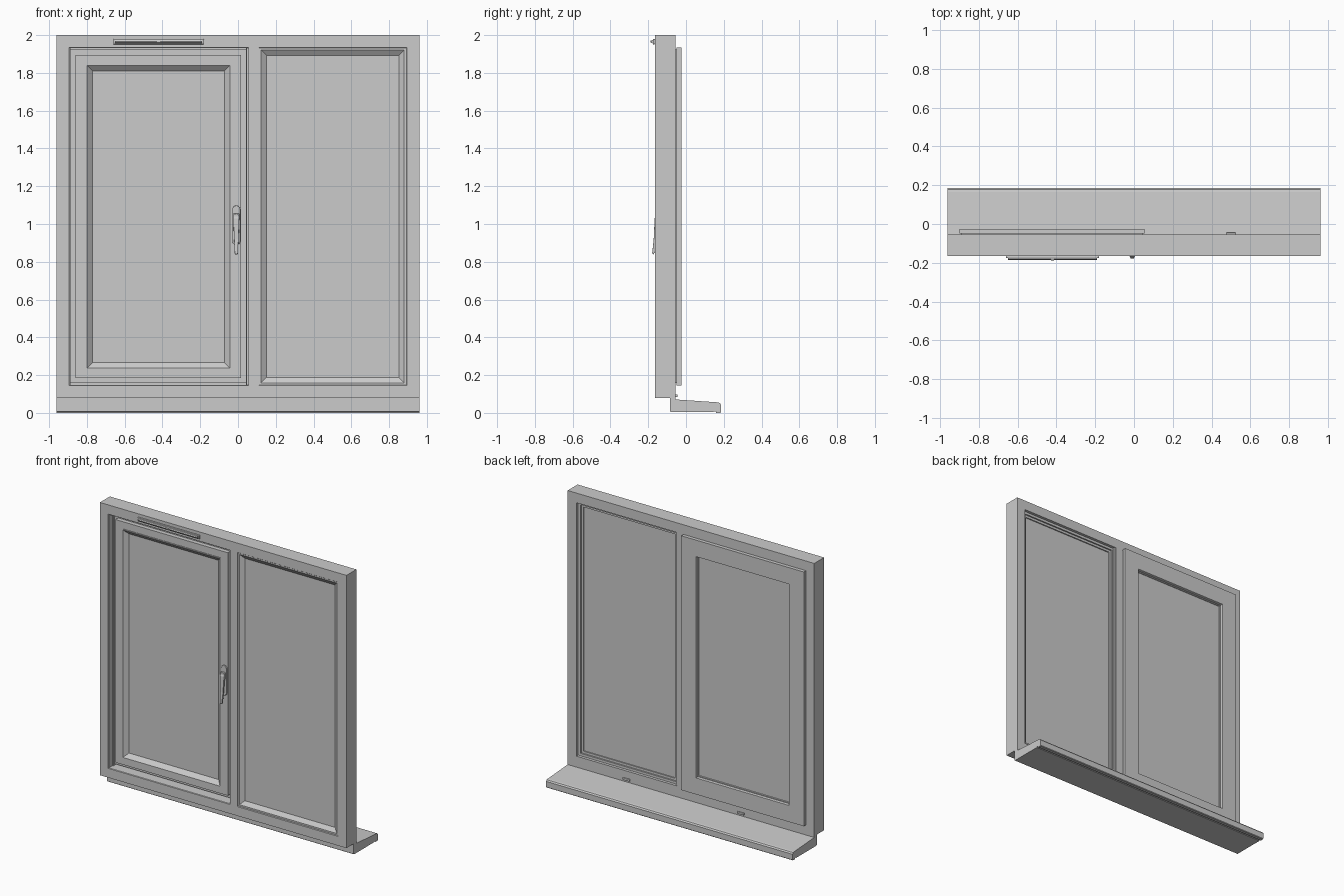
import bpy, bmesh, math

if "Cube" in bpy.data.objects:
    bpy.data.objects.remove(bpy.data.objects["Cube"], do_unlink=True)

GREY = (0.6, 0.6, 0.6, 1.0)
mat = bpy.data.materials.new("light_grey")
mat.use_nodes = True
mat.diffuse_color = GREY
mat.node_tree.nodes["Principled BSDF"].inputs["Base Color"].default_value = GREY


def make(name, verts, faces, bevel=0.0):
    bm = bmesh.new()
    vs = [bm.verts.new(v) for v in verts]
    for f in faces:
        bm.faces.new([vs[i] for i in f])
    bmesh.ops.recalc_face_normals(bm, faces=bm.faces)
    mesh = bpy.data.meshes.new(name)
    bm.to_mesh(mesh)
    bm.free()
    mesh.materials.append(mat)
    ob = bpy.data.objects.new(name, mesh)
    bpy.context.collection.objects.link(ob)
    if bevel:
        mod = ob.modifiers.new("soft_edges", "BEVEL")
        mod.width = bevel
        mod.segments = 2
    return ob


def prism(name, near, far, bevel=0.0):
    """Solid between two matching outlines."""
    n = len(near)
    faces = [range(n), range(n, 2 * n)]
    faces += [(i, (i + 1) % n, (i + 1) % n + n, i + n) for i in range(n)]
    return make(name, near + far, faces, bevel)


def box(name, x0, x1, y0, y1, z0, z1, bevel=0.0):
    near = [(x0, y0, z0), (x1, y0, z0), (x1, y0, z1), (x0, y0, z1)]
    return prism(name, near, [(x, y1, z) for x, y, z in near], bevel)


def extrude_x(name, outline, x0, x1, bevel=0.0):
    """Extrude a (y, z) outline along x."""
    return prism(name, [(x0, y, z) for y, z in outline],
                 [(x1, y, z) for y, z in outline], bevel)


def ring(name, rect, profile):
    """Sweep a closed (inset, y) profile round a rectangle, with mitred corners."""
    x0, x1, z0, z1 = rect
    n = len(profile)
    verts = []
    for cx, cz, sx, sz in ((x0, z0, 1, 1), (x1, z0, -1, 1), (x1, z1, -1, -1), (x0, z1, 1, -1)):
        verts += [(cx + sx * d, y, cz + sz * d) for d, y in profile]
    faces = []
    for c in range(4):
        a, b = c * n, (c + 1) % 4 * n
        faces += [(a + i, a + (i + 1) % n, b + (i + 1) % n, b + i) for i in range(n)]
    return make(name, verts, faces)


def stadium(name, x, z0, z1, r, y0, y1, bevel=0.0):
    """Upright plate with round ends."""
    outline = []
    for k in range(18):
        a = math.pi * (k if k < 9 else k - 1) / 8
        if k >= 9:
            a = math.pi * (k - 9) / 8 + math.pi
        cz = z1 - r if k < 9 else z0 + r
        outline.append((x + r * math.cos(a), y0, cz + r * math.sin(a)))
    return prism(name, outline, [(px, y1, pz) for px, _, pz in outline], bevel)


# Outer frame and mullion
FRONT, BACK = -0.165, -0.055
ring("outer_frame", (-0.96, 0.96, 0.08, 2.0),
     [(0, FRONT), (0.065, FRONT), (0.068, FRONT + 0.004), (0.068, BACK), (0, BACK)])
box("mullion", 0.055, 0.11, FRONT, BACK, 0.14, 1.94)
box("mullion_rebate", 0.045, 0.12, -0.15, -0.06, 0.14, 1.94)

# Opening sash: front body, stepped rebate and rear flange in one section
ring("sash", (-0.90, 0.055, 0.145, 1.935),
     [(0, -0.05), (0.012, -0.05), (0.012, -0.105), (0.04, -0.105), (0.04, -0.135),
      (0.095, -0.135), (0.118, -0.115), (0.118, -0.025 - 0.004), (0.116, -0.025), (0, -0.025)])
ring("sash_rebate", (-0.895, 0.05, 0.14, 1.94),
     [(0, -0.12), (0.008, -0.12), (0.008, -0.06), (0, -0.06)])

# Sloped glazing beads, front and back
ring("sash_bead", (-0.805, -0.037, 0.232, 1.845),
     [(0, -0.139), (0.006, -0.139), (0.036, -0.112), (0, -0.112)])
ring("sash_back_gasket", (-0.79, -0.05, 0.255, 1.825),
     [(0, -0.045), (0.014, -0.045), (0.018, -0.055), (0, -0.055)])
ring("fixed_bead", (0.11, 0.892, 0.147, 1.933),
     [(0, -0.158), (0.012, -0.158), (0.044, -0.135), (0, -0.135)])
ring("fixed_back_gasket", (0.11, 0.892, 0.147, 1.933),
     [(0, -0.075), (0.018, -0.075), (0.018, -0.085), (0.034, -0.085), (0.034, -0.1), (0, -0.1)])

# Glass units
box("sash_glass", -0.80, -0.045, -0.113, -0.05, 0.24, 1.84)
box("fixed_glass", 0.115, 0.887, -0.138, -0.093, 0.15, 1.93)

# Sill with sloping top, rounded nose and drip groove
extrude_x("sill", [(-0.085, 0.008), (-0.085, 0.08), (-0.055, 0.08), (-0.055, 0.071),
                   (0.165, 0.056), (0.178, 0.053), (0.185, 0.044), (0.185, 0.004),
                   (0.181, 0.0), (0.16, 0.0), (0.157, 0.008), (0.148, 0.008),
                   (0.145, 0.004), (-0.08, 0.004)], -0.96, 0.96)

# Drain caps on the back of the bottom rail
for i, x in enumerate((0.5, -0.39)):
    box(f"drain_cap_{i + 1}", x - 0.027, x + 0.027, -0.056, -0.045, 0.083, 0.098, 0.003)

# Vent on the head of the frame
box("vent_base", -0.66, -0.18, -0.175, -0.164, 1.951, 1.979, 0.003)
extrude_x("vent_hood", [(-0.174, 1.956), (-0.183, 1.96), (-0.185, 1.966),
                        (-0.181, 1.973), (-0.174, 1.975)], -0.65, -0.19)
box("vent_tab", -0.43, -0.41, -0.187, -0.174, 1.96, 1.972, 0.002)

# Handle: backplate, pivot and tapering lever
HX = -0.009
stadium("handle_backplate", HX, 0.888, 1.098, 0.021, -0.146, -0.134, 0.003)
stadium("handle_pivot", HX, 1.015, 1.055, 0.015, -0.162, -0.145, 0.002)
lever = extrude_x("handle_lever", [(-0.148, 1.055), (-0.158, 1.052), (-0.166, 1.03), (-0.171, 0.92),
                                   (-0.179, 0.845), (-0.174, 0.838), (-0.165, 0.85),
                                   (-0.16, 0.92), (-0.155, 1.0), (-0.148, 1.01)],
                  HX - 0.016, HX + 0.016, 0.002)
for v in lever.data.vertices:
    taper = 0.5 + 0.5 * min(1, max(0, (v.co.z - 0.84) / 0.18))
    v.co.x = HX + (v.co.x - HX) * taper
